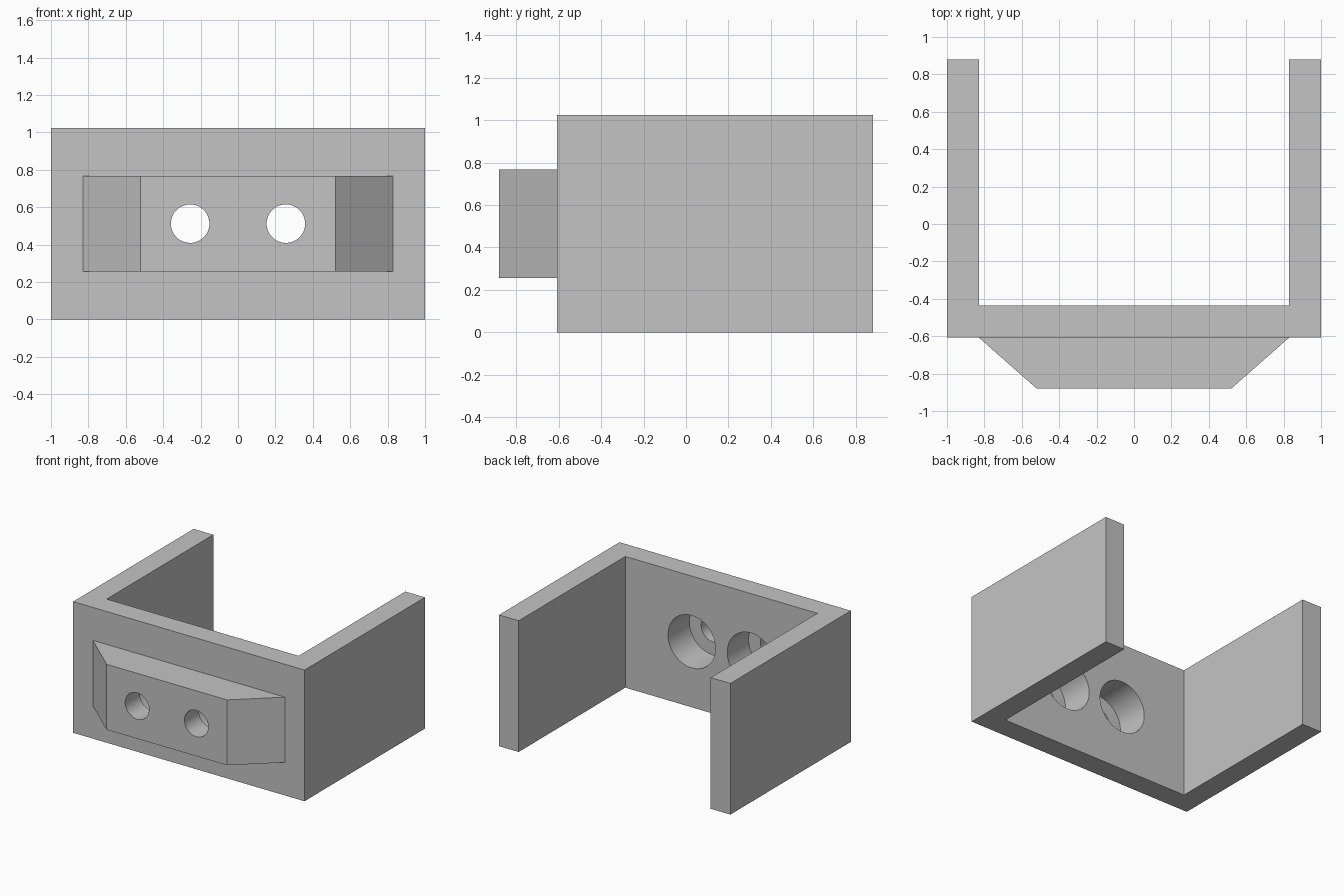
import bpy
import bmesh
from math import radians
from mathutils import Matrix

default_cube = bpy.data.objects.get("Cube")
if default_cube:
    bpy.data.objects.remove(default_cube, do_unlink=True)

grey = bpy.data.materials.new("plain grey")
grey.use_nodes = True
colour = (0.55, 0.55, 0.55, 1)
grey.diffuse_color = colour
grey.node_tree.nodes["Principled BSDF"].inputs["Base Color"].default_value = colour

HEIGHT = 1.025
BACK, WALL_IN, WALL_OUT, FRONT = 0.88, -0.436, -0.607, -0.88
INNER = 0.83          # inside half width, also the half width of the pad's base
PAD_HALF = 0.52       # half width of the pad's front face
SEAT = -0.70          # depth of the counterbore floor


def make_object(name, bm):
    bmesh.ops.recalc_face_normals(bm, faces=bm.faces)
    mesh = bpy.data.meshes.new(name)
    bm.to_mesh(mesh)
    bm.free()
    mesh.materials.append(grey)
    obj = bpy.data.objects.new(name, mesh)
    bpy.context.collection.objects.link(obj)
    return obj


def prism(name, half, z0, z1):
    """Extrude a plan outline, mirrored from its right half, between two heights."""
    outline = half + [(-x, y) for x, y in reversed(half)]
    bm = bmesh.new()
    face = bm.faces.new([bm.verts.new((x, y, z0)) for x, y in outline])
    top = bmesh.ops.extrude_face_region(bm, geom=[face])["geom"]
    verts = [v for v in top if isinstance(v, bmesh.types.BMVert)]
    bmesh.ops.translate(bm, verts=verts, vec=(0, 0, z1 - z0))
    return make_object(name, bm)


def bore(name, x, radius, y0, y1):
    """Cylinder along y, used as a cutter."""
    bm = bmesh.new()
    place = Matrix.Translation((x, (y0 + y1) / 2, HEIGHT / 2)) @ Matrix.Rotation(radians(90), 4, "X")
    bmesh.ops.create_cone(bm, cap_ends=True, segments=64, radius1=radius,
                          radius2=radius, depth=y1 - y0, matrix=place)
    obj = make_object(name, bm)
    obj.hide_render = True
    return obj


def combine(target, tool, operation):
    mod = target.modifiers.new(tool.name, "BOOLEAN")
    mod.operation = operation
    mod.solver = "EXACT"
    mod.object = tool
    bpy.context.view_layer.objects.active = target
    bpy.ops.object.modifier_apply(modifier=mod.name)
    bpy.data.objects.remove(tool, do_unlink=True)


# U-shaped bracket: front wall and two side arms
bracket = prism("bracket", [(1, WALL_OUT), (1, BACK), (INNER, BACK), (INNER, WALL_IN)], 0, HEIGHT)

# Tapered pad on the front, sunk slightly into the wall so the two fuse
pad = prism("front_pad", [(PAD_HALF, FRONT), (INNER, WALL_OUT), (INNER, WALL_OUT + 0.05)], 0.257, 0.768)
combine(bracket, pad, "UNION")

# Two counterbored screw holes
for x in (-0.256, 0.256):
    combine(bracket, bore("counterbore", x, 0.205, SEAT, WALL_IN + 0.1), "DIFFERENCE")
    combine(bracket, bore("screw_hole", x, 0.103, FRONT - 0.1, SEAT + 0.1), "DIFFERENCE")

# Round the hole walls, keep the edges sharp
bpy.ops.object.select_all(action="DESELECT")
bracket.select_set(True)
bpy.context.view_layer.objects.active = bracket
bpy.ops.object.shade_smooth_by_angle(angle=radians(30))
